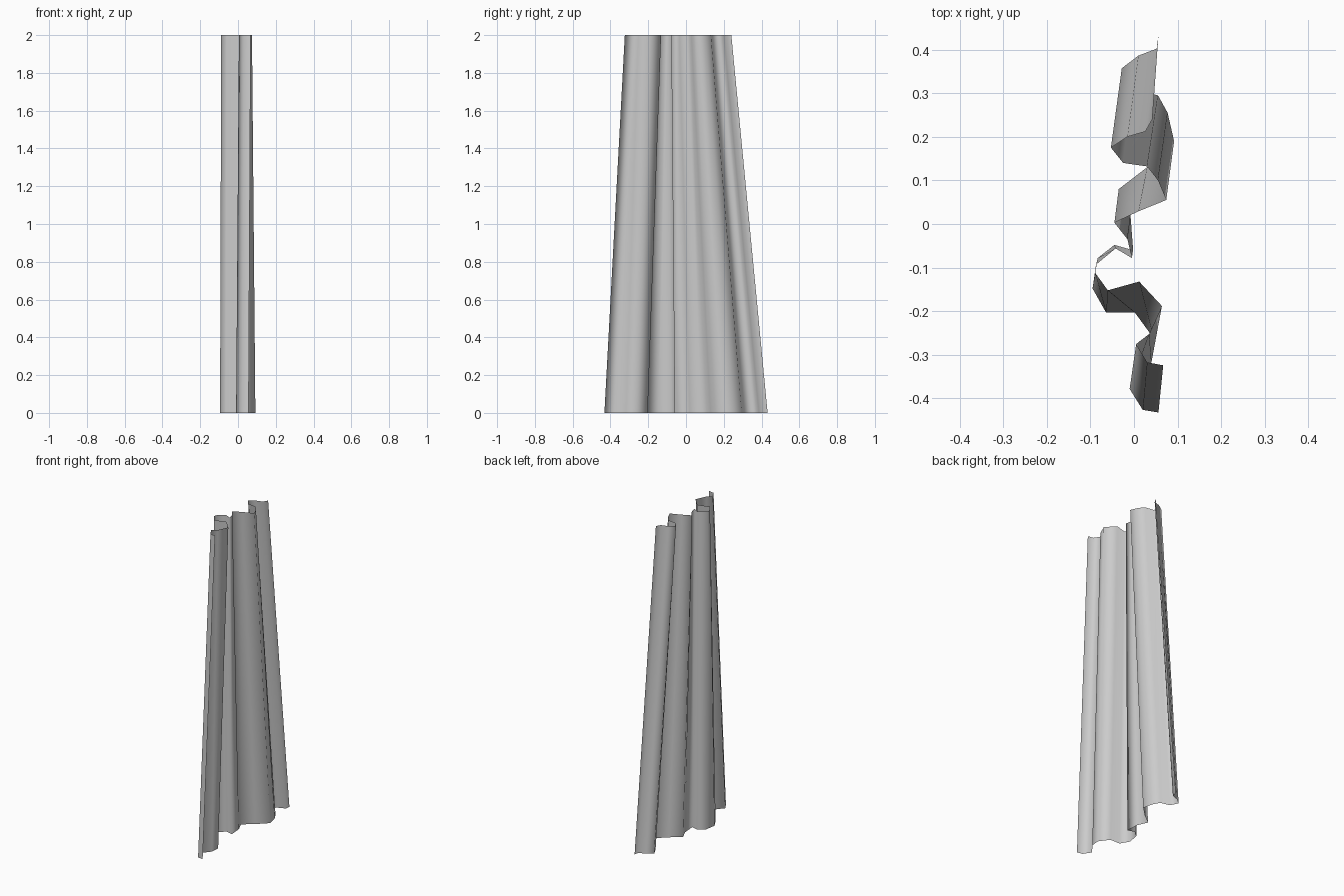
import bpy
import bmesh

# Gathered top hem (z = 2) and wider bottom hem (z = 0), matching fold for fold
TOP = [(0.042, 0.24), (0.026, 0.212), (-0.015, 0.2), (-0.053, 0.175), (-0.025, 0.14),
       (0.03, 0.132), (0.055, 0.1), (0.074, 0.055), (0.01, 0.029), (-0.045, 0.003),
       (-0.015, -0.035), (-0.005, -0.078), (-0.042, -0.056), (-0.087, -0.093),
       (-0.089, -0.112), (-0.06, -0.152), (0.012, -0.132), (0.064, -0.188),
       (0.035, -0.252), (0.005, -0.275), (0.03, -0.317), (0.067, -0.324)]
BOTTOM = [(0.056, 0.432), (0.052, 0.402), (0.01, 0.386), (-0.028, 0.357), (-0.005, 0.31),
          (0.055, 0.295), (0.077, 0.255), (0.092, 0.19), (0.03, 0.13), (-0.035, 0.08),
          (-0.008, 0.02), (-0.002, -0.06), (-0.045, -0.048), (-0.083, -0.078),
          (-0.095, -0.148), (-0.064, -0.203), (0.002, -0.203), (0.045, -0.262),
          (0.04, -0.317), (-0.01, -0.378), (0.02, -0.426), (0.056, -0.432)]

# Curtain: one pleated sheet ruled between the two hems
bm = bmesh.new()
upper = [bm.verts.new((x, y, 2)) for x, y in TOP]
lower = [bm.verts.new((x, y, 0)) for x, y in BOTTOM]
for i in range(len(TOP) - 1):
    bm.faces.new((upper[i], upper[i + 1], lower[i + 1], lower[i])).smooth = True
mesh = bpy.data.meshes.new("curtain")
bm.to_mesh(mesh)
bm.free()
curtain = bpy.data.objects.new("curtain", mesh)
bpy.context.collection.objects.link(curtain)
